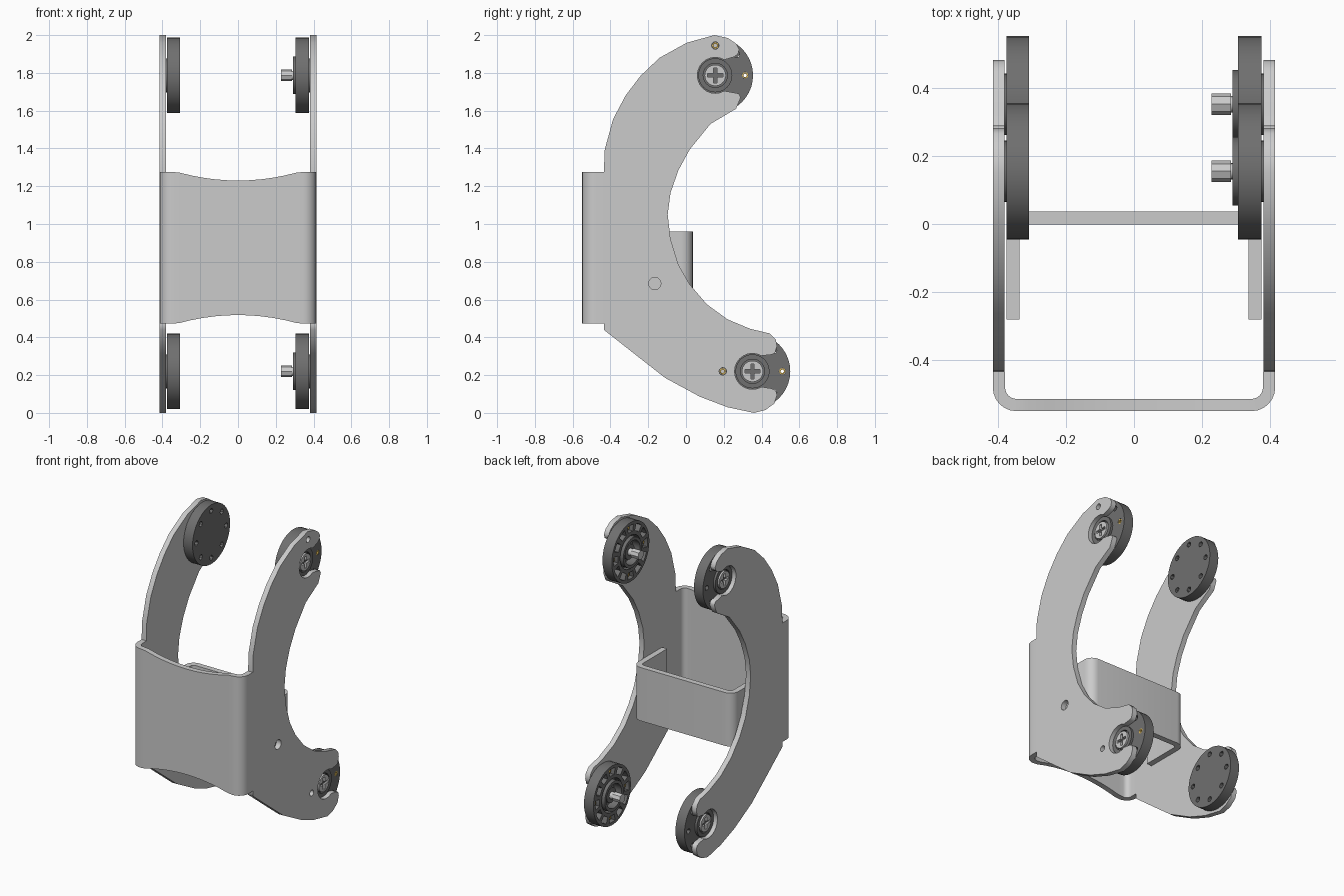
import bpy, bmesh
from math import sin, cos, pi, radians
from mathutils import Matrix

if "Cube" in bpy.data.objects:
    bpy.data.objects.remove(bpy.data.objects["Cube"])


def material(name, rgb):
    m = bpy.data.materials.new(name)
    m.diffuse_color = (*rgb, 1)
    m.use_nodes = True
    m.node_tree.nodes["Principled BSDF"].inputs["Base Color"].default_value = m.diffuse_color
    return m


DARK = material("dark_grey", (0.16, 0.16, 0.16))
GOLD = material("gold", (0.75, 0.5, 0.1))
# local (x, y, z) -> world (y, z, x)
SIDEWAYS = Matrix(((0, 0, 1, 0), (1, 0, 0, 0), (0, 1, 0, 0), (0, 0, 0, 1)))


def arc(c, r, a0, a1, n):
    return [(c[0] + r * cos(radians(a0 + (a1 - a0) * i / n)),
             c[1] + r * sin(radians(a0 + (a1 - a0) * i / n))) for i in range(n + 1)]


def circle(c, r, n=32):
    return arc(c, r, 0, 360, n)[:-1]


def slab(name, xa, xb, outlines, mat=None, at=(0, 0), smooth=False):
    """Flat yz outline (later outlines are holes) filled between x = xa and xb."""
    cu = bpy.data.curves.new(name, 'CURVE')
    cu.dimensions, cu.fill_mode, cu.extrude = '2D', 'BOTH', abs(xb - xa) / 2
    for pts in outlines:
        s = cu.splines.new('POLY')
        s.points.add(len(pts) - 1)
        for p, (y, z) in zip(s.points, pts):
            p.co = (y, z, 0, 1)
        s.use_cyclic_u = True
    ob = bpy.data.objects.new(name, cu)
    bpy.context.collection.objects.link(ob)
    bpy.ops.object.select_all(action='DESELECT')
    ob.select_set(True)
    bpy.context.view_layer.objects.active = ob
    bpy.ops.object.convert(target='MESH')
    ob = bpy.context.view_layer.objects.active
    bm = bmesh.new()
    bm.from_mesh(ob.data)
    bmesh.ops.remove_doubles(bm, verts=bm.verts, dist=1e-5)
    bmesh.ops.transform(bm, verts=bm.verts, matrix=Matrix.Translation(
        ((xa + xb) / 2, at[0], at[1])) @ SIDEWAYS)
    bmesh.ops.recalc_face_normals(bm, faces=bm.faces)
    bm.to_mesh(ob.data)
    bm.free()
    ob.data.materials.clear()
    if mat:
        ob.data.materials.append(mat)
    if smooth:
        bpy.ops.object.shade_smooth_by_angle(angle=radians(30))
    return ob


def bent_sheet(name, w, y_bend, y_end, r, t, z0, z1, dip=0):
    """U-shaped sheet: cross wall at y_bend with flanges running to y_end."""
    d = 1 if y_end > y_bend else -1
    half = [((w, y_end), (w - t, y_end))]
    for i in range(7):
        a = pi / 2 * i / 6
        c = (w - r, y_bend + d * r)
        half.append(tuple((c[0] + q * cos(a), c[1] - d * q * sin(a)) for q in (r, r - t)))
    flat = [((x, y_bend), (x, y_bend + d * t))
            for x in ([0.31 - 0.062 * i for i in range(11)] if dip else [])]
    mirrored = [tuple((-x, y) for x, y in pair) for pair in reversed(half)]
    bm = bmesh.new()
    rings = []
    for o, n in half + flat + mirrored:
        k = dip * max(0, 1 - (o[0] / 0.32) ** 2)
        rings.append([bm.verts.new((*p, z)) for p, z in
                      ((o, z0 + k), (n, z0 + k), (n, z1 - k), (o, z1 - k))])
    for a, b in zip(rings, rings[1:]):
        for i in range(4):
            j = (i + 1) % 4
            bm.faces.new((a[i], a[j], b[j], b[i]))
    bm.faces.new(rings[0])
    bm.faces.new(rings[-1])
    bmesh.ops.recalc_face_normals(bm, faces=bm.faces)
    me = bpy.data.meshes.new(name)
    bm.to_mesh(me)
    bm.free()
    ob = bpy.data.objects.new(name, me)
    bpy.context.collection.objects.link(ob)
    bpy.ops.object.select_all(action='DESELECT')
    ob.select_set(True)
    bpy.context.view_layer.objects.active = ob
    bpy.ops.object.shade_smooth_by_angle(angle=radians(30))


UPPER, LOWER = (0.155, 1.787), (0.352, 0.22)

# curved side plates with a forked slot at each end
profile = [(-0.435, 0.47), (-0.435, 1.275), (-0.43, 1.395), (-0.386, 1.555), (-0.32, 1.68),
           (-0.24, 1.785), (-0.14, 1.88), (0.005, 1.96), (0.15, 2.0), (0.22, 1.985),
           (0.265, 1.955), (0.282, 1.925), (0.275, 1.9), (0.255, 1.885)]
profile += arc(UPPER, 0.095, 60, 300, 16)
profile += [(0.255, 1.695), (0.28, 1.69), (0.29, 1.67), (0.265, 1.61), (0.13, 1.53), (0.02, 1.395),
            (-0.04, 1.285), (-0.082, 1.165), (-0.097, 1.05), (-0.082, 0.92), (-0.04, 0.785),
            (0.02, 0.68), (0.11, 0.575), (0.22, 0.495), (0.34, 0.445), (0.445, 0.42),
            (0.475, 0.39), (0.482, 0.355), (0.47, 0.315), (0.45, 0.308)]
profile += arc(LOWER, 0.095, 60, 300, 16)
profile += [(0.45, 0.13), (0.475, 0.12), (0.482, 0.095), (0.468, 0.05), (0.42, 0.015), (0.36, 0.0),
            (0.22, 0.03), (0.075, 0.085), (-0.11, 0.185), (-0.27, 0.31), (-0.435, 0.44)]
plate_holes = [circle((-0.165, 0.685), 0.033, 12), circle((0.155, 1.945), 0.02, 12),
               circle((0.195, 0.22), 0.02, 12)]
slab("right_side_plate", 0.38, 0.415, [profile] + plate_holes)
slab("left_side_plate", -0.415, -0.38, [profile])

# front wall with bent corners, and inner cross bracket
bent_sheet("front_wall", 0.415, -0.55, -0.435, 0.07, 0.036, 0.473, 1.275, 0.045)
bent_sheet("cross_bracket", 0.375, 0.036, -0.28, 0.06, 0.038, 0.6, 0.96)

O = (0, 0)
bolt_holes = [circle((0.158 * cos(i * pi / 4), 0.158 * sin(i * pi / 4)), 0.017, 12) for i in range(8)]
pockets = [arc(O, 0.18, i * 30 - 10, i * 30 + 10, 4) + arc(O, 0.135, i * 30 + 10, i * 30 - 10, 4)
           for i in range(12)]
a, b = 0.04, 0.009
cross = [(a, -b), (a, b), (b, b), (b, a), (-b, a), (-b, b), (-a, b), (-a, -b),
         (-b, -b), (-b, -a), (b, -a), (b, -b)]

for end, at in (("upper", UPPER), ("lower", LOWER)):
    def part(name, xa, xb, outlines, mat=DARK):
        slab(end + "_" + name, xa, xb, outlines, mat, at, True)

    # plain disc on the left
    part("left_disc", -0.375, -0.308, [circle(O, 0.2, 40)] + bolt_holes)
    # pocketed disc on the right, with raised collar, hub and shaft
    part("right_disc_back", 0.345, 0.375, [circle(O, 0.2, 40)] + bolt_holes)
    part("right_disc_face", 0.305, 0.345, [circle(O, 0.2, 40), circle(O, 0.112)] + pockets)
    part("collar", 0.29, 0.345, [circle(O, 0.1), circle(O, 0.08)])
    part("hub", 0.31, 0.345, [circle(O, 0.05)])
    part("shaft_base", 0.28, 0.345, [circle(O, 0.024, 16)], None)
    part("shaft_tip", 0.228, 0.285, [circle(O, 0.031, 8)], None)
    for i in range(4):
        c = bolt_holes[i * 2]
        y, z = 0.158 * cos(i * pi / 2), 0.158 * sin(i * pi / 2)
        part("bushing", 0.325, 0.374, [circle((y, z), 0.0165, 12), circle((y, z), 0.009, 12)], GOLD)
    # washer and cross-slot screw seated in the fork slots
    for side, s in (("right", 1), ("left", -1)):
        part(side + "_washer", s * 0.374, s * 0.39, [circle(O, 0.09), circle(O, 0.064)])
        part(side + "_screw_base", s * 0.37, s * 0.379, [circle(O, 0.058)])
        part(side + "_screw_head", s * 0.378, s * 0.396, [circle(O, 0.056), cross], None)
